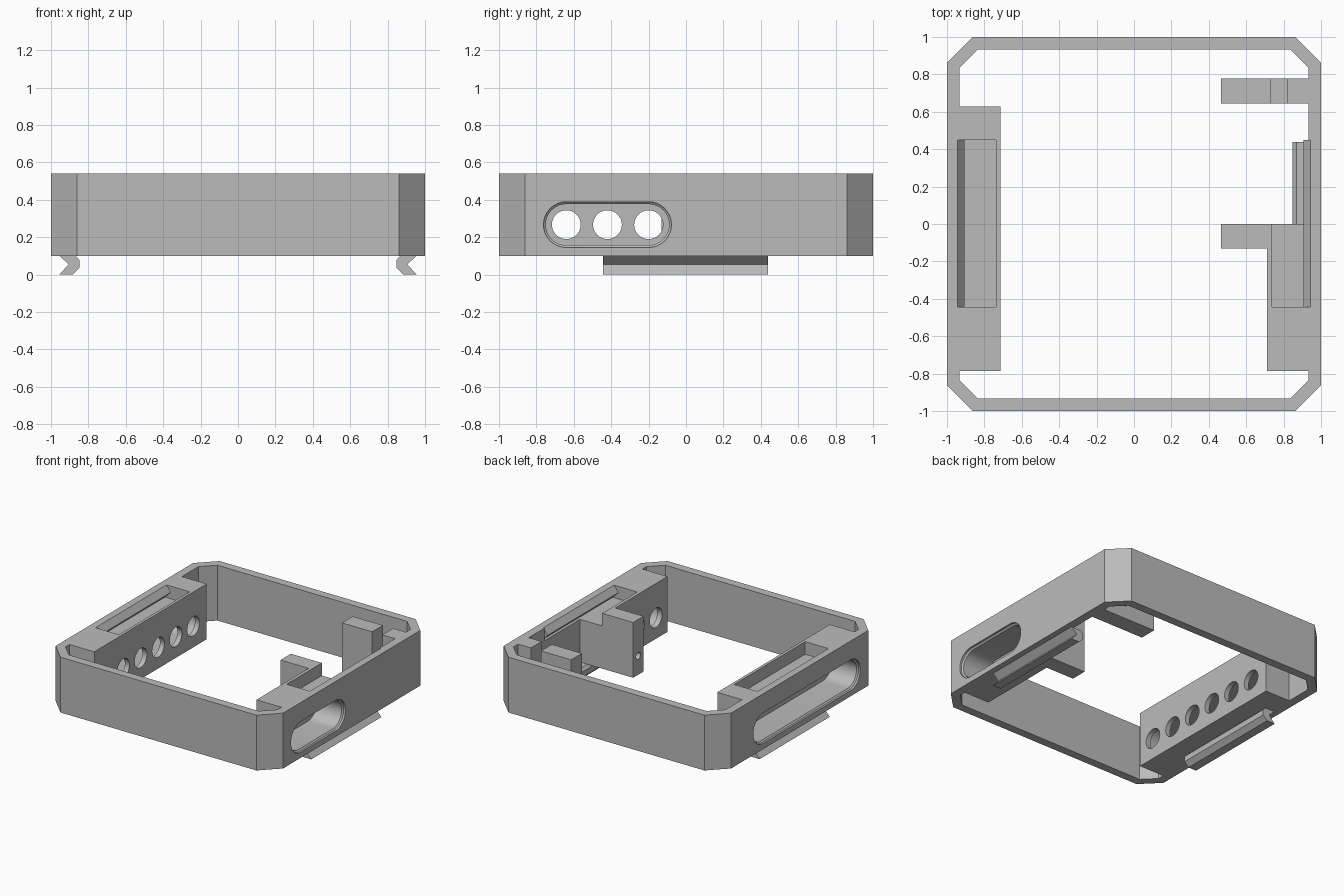
import bpy, bmesh, math

if "Cube" in bpy.data.objects:
    bpy.data.objects.remove(bpy.data.objects["Cube"], do_unlink=True)

grey = bpy.data.materials.new("plain_grey")
grey.use_nodes = True
colour = (0.5, 0.5, 0.5, 1)
grey.diffuse_color = colour
grey.node_tree.nodes["Principled BSDF"].inputs["Base Color"].default_value = colour

BOTTOM, TOP = 0.1, 0.54


def loft(name, rings):
    """Closed solid through equal-length rings of points."""
    bm = bmesh.new()
    loops = [[bm.verts.new(p) for p in ring] for ring in rings]
    n = len(loops[0])
    for a, b in zip(loops, loops[1:]):
        for i in range(n):
            j = (i + 1) % n
            bm.faces.new((a[i], a[j], b[j], b[i]))
    bm.faces.new(loops[0])
    bm.faces.new(loops[-1])
    bmesh.ops.recalc_face_normals(bm, faces=bm.faces)
    mesh = bpy.data.meshes.new(name)
    bm.to_mesh(mesh)
    bm.free()
    mesh.materials.append(grey)
    ob = bpy.data.objects.new(name, mesh)
    bpy.context.collection.objects.link(ob)
    return ob


def box(name, x0, x1, y0, y1, z0=BOTTOM, z1=TOP):
    base = [(x0, y0), (x1, y0), (x1, y1), (x0, y1)]
    return loft(name, [[(x, y, z) for x, y in base] for z in (z0, z1)])


def octagon(name, half, corner, z0, z1):
    pts = [(half, -corner), (half, corner), (corner, half), (-corner, half),
           (-half, corner), (-half, -corner), (-corner, -half), (corner, -half)]
    return loft(name, [[(x, y, z) for x, y in pts] for z in (z0, z1)])


def along_y(name, profile, side, y0, y1):
    return loft(name, [[(side * x, y, z) for x, z in profile] for y in (y0, y1)])


def stadium(x, y0, y1, r, z=0.267, steps=16):
    """Rounded slot outline facing x; y0 and y1 are the arc centres."""
    ring = []
    for centre, start in ((y1, -math.pi / 2), (y0, math.pi / 2)):
        for i in range(steps + 1):
            a = start + math.pi * i / steps
            ring.append((x, centre + r * math.cos(a), z + r * math.sin(a)))
    return ring


def circle(x, y, r, z=0.267, n=32):
    return [(x, y + r * math.cos(math.tau * i / n), z + r * math.sin(math.tau * i / n))
            for i in range(n)]


def combine(target, other, operation):
    mod = target.modifiers.new(operation.lower(), "BOOLEAN")
    mod.solver = "EXACT"
    mod.operation = operation
    mod.object = other
    graph = bpy.context.evaluated_depsgraph_get()
    mesh = bpy.data.meshes.new_from_object(target.evaluated_get(graph))
    target.modifiers.clear()
    target.data = mesh
    bpy.data.objects.remove(other, do_unlink=True)


# Chamfered square ring
body = octagon("frame", 1.0, 0.862, BOTTOM, TOP)
combine(body, octagon("opening", 0.933, 0.835, 0, 1), "DIFFERENCE")

# Side blocks, arm, post and the ridge carrier on the inner wall
for part in (
    box("left_block", -0.97, -0.715, -0.785, 0.628),
    box("right_block", 0.712, 0.97, -0.785, 0.0),
    box("arm", 0.465, 0.80, -0.13, 0.0),
    box("post", 0.465, 0.97, 0.643, 0.778),
    box("ridge", 0.90, 0.96, -0.05, 0.448, 0.44),
):
    combine(body, part, "UNION")

# Interlocking pockets in the top
pocket = [(0.738, 0.44), (0.955, 0.44), (0.905, 0.49), (0.943, 0.54),
          (0.943, 0.6), (0.738, 0.6)]
for side in (-1, 1):
    combine(body, along_y("pocket", pocket, side, -0.443, 0.448), "DIFFERENCE")

# Rounded outer slots with a bevelled rim, then round holes through the inner wall
for side, count in ((-1, 6), (1, 3)):
    first, step = -0.64, 0.22
    last = first + step * (count - 1)
    rings = [stadium(side * x, first, last, r)
             for x, r in ((1.02, 0.122), (0.985, 0.122), (0.975, 0.11), (0.755, 0.11))]
    combine(body, loft("slot", rings), "DIFFERENCE")
    for i in range(count):
        y = first + step * i
        hole = loft("hole", [circle(side * x, y, 0.077) for x in (0.85, 0.65)])
        combine(body, hole, "DIFFERENCE")

# Slit in the post and small screw hole in the arm
combine(body, box("slit", 0.73, 0.82, 0.5, 0.9, 0.2, 0.6), "DIFFERENCE")
combine(body, loft("screw_hole", [circle(x, -0.065, 0.027, 0.25) for x in (0.4, 0.65)]),
        "DIFFERENCE")

# Hooked rails underneath
rail = [(0.955, 0.1), (0.905, 0.055), (0.955, 0.0), (0.885, 0.0),
        (0.848, 0.035), (0.848, 0.078), (0.868, 0.1)]
rails = [along_y(name, rail, side, -0.443, 0.438)
         for name, side in (("right_rail", -1), ("left_rail", 1))]

bpy.ops.object.select_all(action="DESELECT")
for ob in [body] + rails:
    ob.select_set(True)
bpy.context.view_layer.objects.active = body
bpy.ops.object.shade_smooth_by_angle(angle=math.radians(25))
